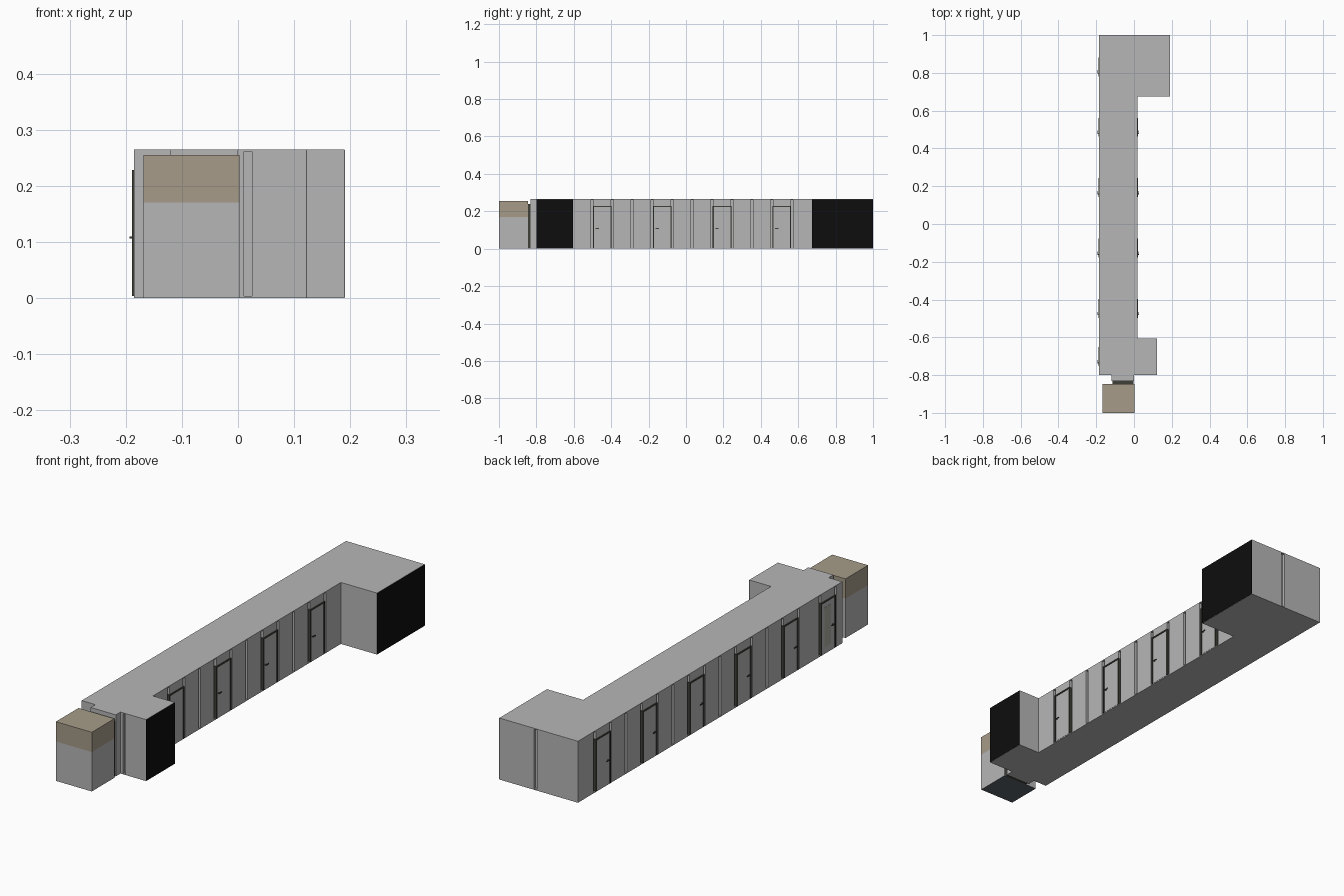
import bpy, bmesh

cube = bpy.data.objects.get("Cube")
if cube:
    bpy.data.objects.remove(cube, do_unlink=True)


def material(name, r, g, b):
    m = bpy.data.materials.new(name)
    m.use_nodes = True
    m.diffuse_color = (r, g, b, 1)
    m.node_tree.nodes["Principled BSDF"].inputs["Base Color"].default_value = (r, g, b, 1)
    return m


GREY = material("wall grey", 0.47, 0.47, 0.47)
BLACK = material("black", 0.004, 0.004, 0.004)
TAN = material("tan", 0.38, 0.33, 0.25)
FRAME = material("dark frame", 0.05, 0.05, 0.04)
SLATE = material("slate underside", 0.10, 0.125, 0.15)
GLASS = material("door glass", 0.4, 0.4, 0.34)
H = 0.265


def finish(name, bm, mats):
    me = bpy.data.meshes.new(name)
    bm.to_mesh(me)
    bm.free()
    ob = bpy.data.objects.new(name, me)
    bpy.context.collection.objects.link(ob)
    for m in mats:
        me.materials.append(m)
    return ob


def add_box(bm, x, y, z):
    verts = bmesh.ops.create_cube(bm, size=1)["verts"]
    for v in verts:
        for i, (lo, hi) in enumerate((x, y, z)):
            v.co[i] = lo if v.co[i] < 0 else hi


def box(name, x, y, z, mat):
    bm = bmesh.new()
    add_box(bm, x, y, z)
    return finish(name, bm, [mat])


def prism(name, outline, z0, z1, mat):
    bm = bmesh.new()
    face = bm.faces.new([bm.verts.new((x, y, z0)) for x, y in outline])
    top = bmesh.ops.extrude_face_region(bm, geom=[face])["geom"]
    bmesh.ops.translate(bm, vec=(0, 0, z1 - z0),
                        verts=[v for v in top if isinstance(v, bmesh.types.BMVert)])
    bmesh.ops.recalc_face_normals(bm, faces=bm.faces)
    return finish(name, bm, [mat])


# Plan of the corridor with a wide room at each end
L, C, F, B = -0.185, 0.018, 0.122, 0.19
Y0, Y1, Y2, Y3 = -0.8, -0.605, 0.675, 1.0


def plan(d):
    return [(L + d, Y0 + d), (F - d, Y0 + d), (F - d, Y1 - d), (C - d, Y1 - d),
            (C - d, Y2 + d), (B - d, Y2 + d), (B - d, Y3 - d), (L + d, Y3 - d)]


T = 0.004   # slab thickness
D = 0.012   # depth of the seams between panels
G = 0.007   # half width of a seam
prism("floor_slab", plan(0), 0, T, GREY)
prism("roof_slab", plan(0), H - T, H, GREY)
prism("wall_core", plan(D), T, H - T, GREY)


# Wall panels: a run of plates split at the seams
def panels(name, axis, face, out, stops):
    bm = bmesh.new()
    depth = sorted((face, face - out * D))
    for i, (a, b) in enumerate(zip(stops, stops[1:])):
        run = (a + (G if i else 0), b - (G if i < len(stops) - 2 else 0))
        x, y = (depth, run) if axis == "y" else (run, depth)
        add_box(bm, x, y, (T, H - T))
    finish(name, bm, [GREY])


PITCH = 0.1066
FIRST = -0.447 - PITCH / 2
seams = [FIRST + PITCH * k for k in range(14)]
panels("left_side_long_wall", "y", L, -1, [Y0, -0.755, -0.648] + seams + [Y3])
panels("corridor_wall", "y", C, 1, [Y1] + seams[:11] + [Y2])
panels("front_wall", "x", Y0, -1, [L + D, C, F - D])
panels("back_wall", "x", Y3, 1, [L + D, C, B - D])
panels("front_room_inner_wall", "x", Y1, 1, [C, F - D])
panels("back_room_inner_wall", "x", Y2, -1, [C, B - D])

# Black end walls of both rooms
for name, x, y in (("front_room", F, (Y0, Y1)), ("back_room", B, (Y2, Y3))):
    box(name + "_end_wall", (x - D, x), y, (T, H - T), GREY)
    box(name + "_black_plate", (x, x + 0.001), y, (0.001, H - 0.001), BLACK)


# Doors: slab, dark surround and lever handle
def door(name, face, out, y, glazed=False):
    def depth(a, b):
        return sorted((face + out * a, face + out * b))
    w, top, t = 0.05, 0.228, 0.006
    box(name + "_slab", depth(-D, 0.001), (y - w + t, y + w - t), (T, top - t), GREY)
    bm = bmesh.new()
    for s in (-1, 1):
        add_box(bm, depth(-D, 0.004), sorted((y + s * w, y + s * (w - t))), (T, top))
    add_box(bm, depth(-D, 0.004), (y - w + t, y + w - t), (top - t, top))
    finish(name + "_frame", bm, [FRAME])
    bm = bmesh.new()
    add_box(bm, depth(0, 0.008), (y - 0.036, y - 0.032), (0.106, 0.11))
    add_box(bm, depth(0.005, 0.008), (y - 0.036, y - 0.018), (0.106, 0.11))
    finish(name + "_handle", bm, [FRAME])
    if glazed:
        box(name + "_pane", depth(0, 0.002), (y - 0.02, y + 0.025), (0.03, 0.2), GLASS)


for k in range(5):
    y = -0.447 + 3 * PITCH * k
    door("long_wall_door_%d" % (k + 1), L, -1, y)
    if k < 4:
        door("corridor_door_%d" % (k + 1), C, 1, y)
door("glazed_door", L, -1, -0.7015, True)

# Link from the front wall to the end cabin
box("link_passage", (-0.12, 0.0), (-0.832, Y0), (0, H), GREY)
box("link_gasket", (-0.113, -0.003), (-0.846, -0.832), (0, 0.24), FRAME)

# End cabin with a tan upper part and a slate underside
X, Y = (-0.168, 0.003), (-1.0, -0.846)
bm = bmesh.new()
add_box(bm, X, Y, (0, 0.255))
bmesh.ops.bisect_plane(bm, geom=bm.verts[:] + bm.edges[:] + bm.faces[:],
                       plane_co=(0, 0, 0.17), plane_no=(0, 0, 1))
for f in bm.faces:
    z = f.calc_center_median().z
    f.material_index = 1 if z > 0.17 else 2 if z < 0.01 else 0
finish("end_cabin", bm, [GREY, TAN, SLATE])
